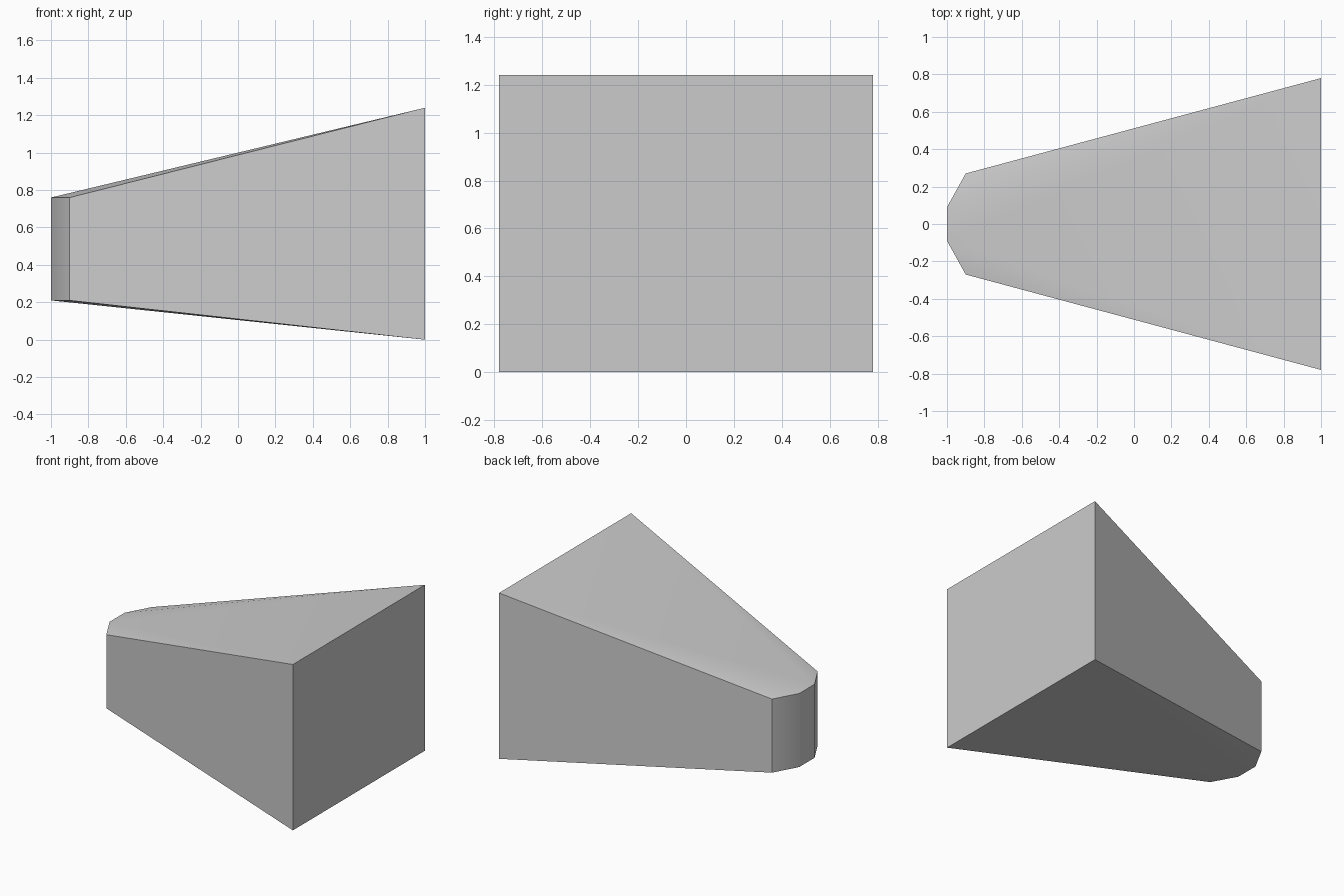
import bpy
import bmesh
from math import radians

cube = bpy.data.objects.get("Cube")
if cube:
    bpy.data.objects.remove(cube, do_unlink=True)

# Plain grey material
grey = bpy.data.materials.new("light grey")
grey.use_nodes = True
colour = (0.6, 0.6, 0.6, 1)
grey.diffuse_color = colour
grey.node_tree.nodes["Principled BSDF"].inputs["Base Color"].default_value = colour

# Stations along the wedge: x, half width, bottom, top
stations = [(-1, 0.09, 0.21, 0.76), (-0.9, 0.27, 0.21, 0.76), (1, 0.78, 0, 1.24)]

bm = bmesh.new()


def ring(level):
    """Outline at one level: nose, shoulder and end on both sides."""
    near = [bm.verts.new((s[0], -s[1], s[level])) for s in stations]
    far = [bm.verts.new((s[0], s[1], s[level])) for s in reversed(stations)]
    return near + far


bottom, top = ring(2), ring(3)

# Vertical walls
for i in range(6):
    j = (i + 1) % 6
    bm.faces.new((bottom[i], bottom[j], top[j], top[i]))

# Sloped caps: a middle panel with a thin triangle along each side
for r in (bottom, top):
    bm.faces.new((r[0], r[2], r[3], r[5]))
    bm.faces.new((r[0], r[1], r[2]))
    bm.faces.new((r[3], r[4], r[5]))

bmesh.ops.recalc_face_normals(bm, faces=bm.faces)
mesh = bpy.data.meshes.new("wedge_body")
bm.to_mesh(mesh)
bm.free()
mesh.materials.append(grey)

wedge = bpy.data.objects.new("wedge_body", mesh)
bpy.context.collection.objects.link(wedge)
bpy.ops.object.select_all(action="DESELECT")
wedge.select_set(True)
bpy.context.view_layer.objects.active = wedge
bpy.ops.object.shade_smooth_by_angle(angle=radians(35))
